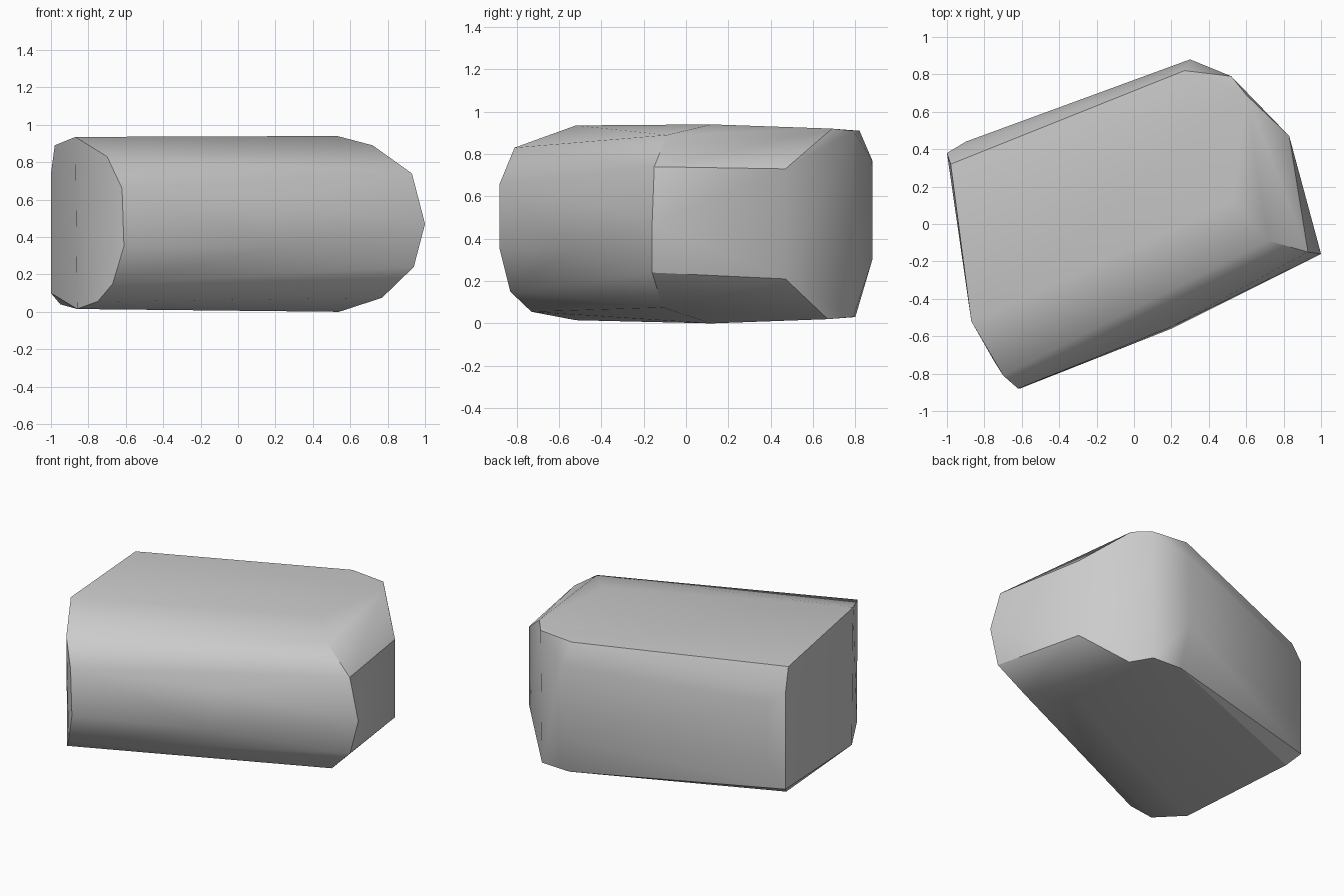
import bpy
import bmesh
import math

# Remove the default cube only
default_cube = bpy.data.objects.get("Cube")
if default_cube:
    bpy.data.objects.remove(default_cube, do_unlink=True)


def make_material(name, color):
    material = bpy.data.materials.new(name)
    material.use_nodes = True
    material.diffuse_color = color
    material.node_tree.nodes["Principled BSDF"].inputs["Base Color"].default_value = color
    return material


# Blunt end cap: rim running over the front corner
left_end_rim = [
    (-.87, -.52, .935), (-.7, -.81, .83), (-.62, -.88, .66), (-.61, -.88, .35),
    (-.67, -.83, .15), (-.75, -.73, .055), (-.86, -.52, .015),
]

# Rear corner of the blunt end
left_back_corner = [
    (-.98, .32, .89), (-1, .38, .74), (-1, .38, .1), (-.95, .3, .04),
    (-.9, .44, .68), (-.9, .44, .3),
]

# Slight bulge along the long front side
front_bulge = [(.2, -.55, .62), (.2, -.56, .35), (.1, -.45, .13)]

# Pointed end: ridge from top to bottom
right_ridge = [
    (.53, .12, .94), (.72, -.09, .89), (.93, -.15, .74), (1, -.16, .47),
    (.94, -.16, .24), (.77, -.11, .075), (.54, .12, 0),
]

# Chamfered rear corner of the pointed end
right_back_corner = [
    (.6, .69, .92), (.83, .47, .73), (.83, .47, .21), (.6, .67, .02),
    (.52, .79, .91), (.27, .82, .91), (.3, .88, .77), (.3, .88, .3),
    (.51, .79, .03), (.3, .8, .03),
]


def build_stone(name, corner_groups, material):
    """Wrap the corner groups in one faceted convex skin."""
    bm = bmesh.new()
    for group in corner_groups:
        for corner in group:
            bm.verts.new(corner)
    result = bmesh.ops.convex_hull(bm, input=bm.verts[:])
    unused = set(result["geom_interior"]) | set(result["geom_unused"])
    loose = [item for item in unused if isinstance(item, bmesh.types.BMVert)]
    bmesh.ops.delete(bm, geom=loose, context="VERTS")
    # Merge nearly flat triangles into clean facets
    bmesh.ops.dissolve_limit(
        bm, angle_limit=math.radians(2), verts=bm.verts[:], edges=bm.edges[:])
    bmesh.ops.recalc_face_normals(bm, faces=bm.faces[:])

    mesh = bpy.data.meshes.new(name)
    bm.to_mesh(mesh)
    bm.free()
    mesh.materials.append(material)
    stone = bpy.data.objects.new(name, mesh)
    bpy.context.collection.objects.link(stone)
    return stone


stone_grey = make_material("stone grey", (.6, .6, .6, 1))
stone = build_stone(
    "stone_block",
    [left_end_rim, left_back_corner, front_bulge, right_ridge, right_back_corner],
    stone_grey)

# Soft facets with crisp main edges
bpy.ops.object.select_all(action="DESELECT")
stone.select_set(True)
bpy.context.view_layer.objects.active = stone
bpy.ops.object.shade_smooth_by_angle(angle=math.radians(30))
